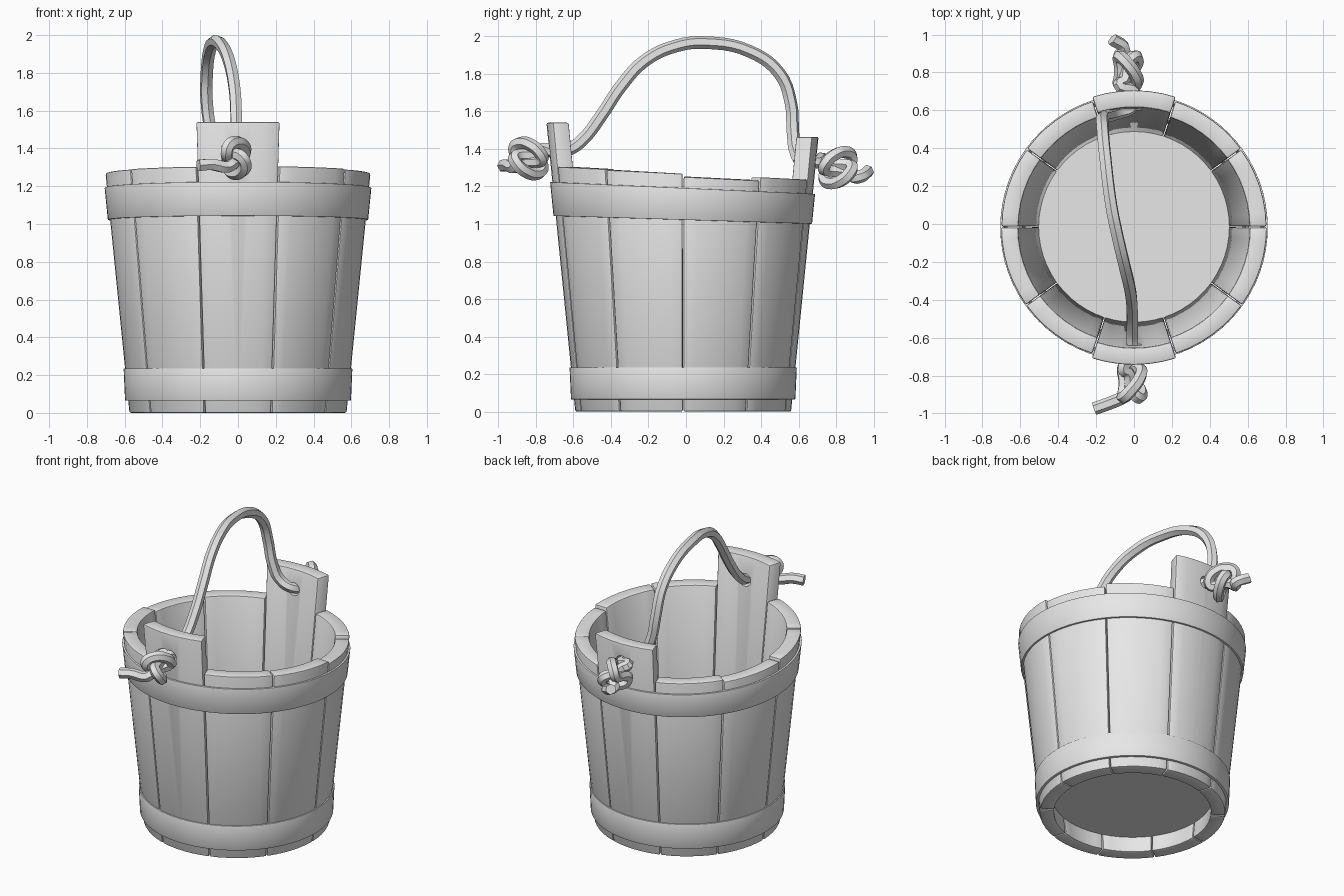
import bpy, bmesh
from math import sin, cos, pi, radians
from mathutils import Vector

if "Cube" in bpy.data.objects:
    bpy.data.objects.remove(bpy.data.objects["Cube"])

grey = bpy.data.materials.new("plain grey")
grey.use_nodes = True
grey.diffuse_color = (0.8, 0.8, 0.8, 1)
grey.node_tree.nodes["Principled BSDF"].inputs["Base Color"].default_value = (0.8, 0.8, 0.8, 1)

CENTRE_Y = -0.015
STAVES = 10


def outer(z):
    return 0.575 + 0.1 * z


def inner(z):
    return 0.485 + 0.1 * z


def activate(obj):
    bpy.ops.object.select_all(action='DESELECT')
    obj.select_set(True)
    bpy.context.view_layer.objects.active = obj


def finish(obj, bevel=0.0):
    """Give material, softened edges and angle-limited smooth shading."""
    if not obj.data.materials:
        obj.data.materials.append(grey)
    activate(obj)
    if bevel:
        mod = obj.modifiers.new("soft edges", 'BEVEL')
        mod.width = bevel
        mod.segments = 2
        mod.limit_method = 'ANGLE'
        mod.angle_limit = radians(40)
        bpy.ops.object.modifier_apply(modifier=mod.name)
    bpy.ops.object.shade_smooth_by_angle(angle=radians(30))


def curved_wall(name, start, end, steps, low, high, r_in, r_out, bevel):
    """Sweep a four-cornered section about the bucket axis; a full turn closes."""
    closed = end - start > 2 * pi - 0.001
    bm = bmesh.new()
    rings = []
    for i in range(steps if closed else steps + 1):
        a = start + (end - start) * i / steps
        y = 0.7 * sin(a)
        zl, zh = low(y), high(y)
        section = [(r_out(zl), zl), (r_out(zh), zh), (r_in(zh), zh), (r_in(zl), zl)]
        rings.append([bm.verts.new((r * cos(a), r * sin(a) + CENTRE_Y, z)) for r, z in section])
    pairs = list(zip(rings, rings[1:]))
    if closed:
        pairs.append((rings[-1], rings[0]))
    else:
        bm.faces.new(rings[0])
        bm.faces.new(rings[-1])
    for p, q in pairs:
        for k in range(4):
            n = (k + 1) % 4
            bm.faces.new((p[k], q[k], q[n], p[n]))
    bmesh.ops.recalc_face_normals(bm, faces=bm.faces)
    mesh = bpy.data.meshes.new(name)
    bm.to_mesh(mesh)
    bm.free()
    obj = bpy.data.objects.new(name, mesh)
    bpy.context.collection.objects.link(obj)
    finish(obj, bevel)
    return obj


def drill(obj, centre):
    """Cut the rope hole through a handle stave."""
    bpy.ops.mesh.primitive_cylinder_add(vertices=20, radius=0.042, depth=0.4, location=centre,
                                        rotation=(radians(90), 0, 0))
    cutter = bpy.context.object
    cutter.hide_render = True
    mod = obj.modifiers.new("hole", 'BOOLEAN')
    mod.operation = 'DIFFERENCE'
    mod.solver = 'EXACT'
    mod.object = cutter
    activate(obj)
    bpy.ops.object.modifier_apply(modifier=mod.name)
    bpy.data.objects.remove(cutter)
    finish(obj)


# Staves: two tall ones carry the handle, the rest follow a slightly tilted rim
FRONT, BACK = 7, 2
tall = {FRONT: ("front_handle_stave", 1.54, 1.385), BACK: ("back_handle_stave", 1.465, 1.335)}
uneven = [-0.01, 0.008, 0, 0.008, -0.008, 0.006, 0.008, 0, 0.01, 0.006]
wedge = 2 * pi / STAVES
for i in range(STAVES):
    name, top, hole = tall.get(i, (f"stave_{i + 1}", 1.262 + uneven[i], None))
    slope = 0 if hole else 0.05
    stave = curved_wall(name, i * wedge + 0.004, (i + 1) * wedge - 0.004, 6,
                        lambda y: 0.0, lambda y: top - slope * y, inner, outer, 0.009)
    if hole:
        drill(stave, (0, 0.68 if i == BACK else -0.7, hole))

# Hoops
curved_wall("lower_hoop", 0, 2 * pi, 72, lambda y: 0.065, lambda y: 0.235,
            lambda z: outer(z) - 0.01, lambda z: 0.595 + 0.045 * z, 0.003)
curved_wall("upper_hoop", 0, 2 * pi, 72, lambda y: 1.022 - 0.03 * y, lambda y: 1.192 - 0.045 * y,
            lambda z: outer(z) - 0.01, lambda z: outer(z) + 0.012, 0.003)

# Floor
bpy.ops.mesh.primitive_cylinder_add(vertices=72, radius=0.505, depth=0.07,
                                    location=(0, CENTRE_Y, 0.145))
bpy.context.object.name = "floor"
finish(bpy.context.object)


# Rope handle with a knot outside each tall stave
def knot(centre, outward, count=22):
    points = []
    for i in range(count):
        t = pi / 6 + 5 * pi / 3 * i / (count - 1)
        r = 0.055 + 0.034 * cos(3 * t)
        points.append(Vector(centre) + Vector((-r * cos(2 * t),
                                               -outward * 0.075 * sin(3 * t),
                                               r * sin(2 * t))))
    return points


front_tail = [(-0.21, -0.975, 1.31), (-0.14, -0.95, 1.315)]
bail = [(-0.01, -0.7, 1.385), (-0.01, -0.62, 1.40), (-0.01, -0.55, 1.45), (-0.01, -0.45, 1.58),
        (-0.02, -0.35, 1.73), (-0.05, -0.22, 1.87), (-0.09, -0.05, 1.95), (-0.12, 0.1, 1.967),
        (-0.15, 0.34, 1.92), (-0.165, 0.5, 1.80), (-0.165, 0.56, 1.64), (-0.14, 0.57, 1.49),
        (-0.09, 0.585, 1.38), (-0.01, 0.62, 1.335), (0, 0.7, 1.33)]
back_tail = [(-0.05, 0.92, 1.25), (-0.115, 0.975, 1.285)]
path = (front_tail + knot((-0.03, -0.84, 1.35), -1)[::-1] + bail
        + knot((-0.05, 0.81, 1.30), 1) + back_tail)

curve = bpy.data.curves.new("rope_handle", 'CURVE')
curve.dimensions = '3D'
curve.bevel_depth = 0.034
curve.bevel_resolution = 1
curve.resolution_u = 5
curve.use_fill_caps = True
spline = curve.splines.new('BEZIER')
spline.bezier_points.add(len(path) - 1)
for point, place in zip(spline.bezier_points, path):
    point.co = place
    point.handle_left_type = point.handle_right_type = 'AUTO'
rope = bpy.data.objects.new("rope_handle", curve)
bpy.context.collection.objects.link(rope)
activate(rope)
bpy.ops.object.convert(target='MESH')
finish(bpy.context.object)
